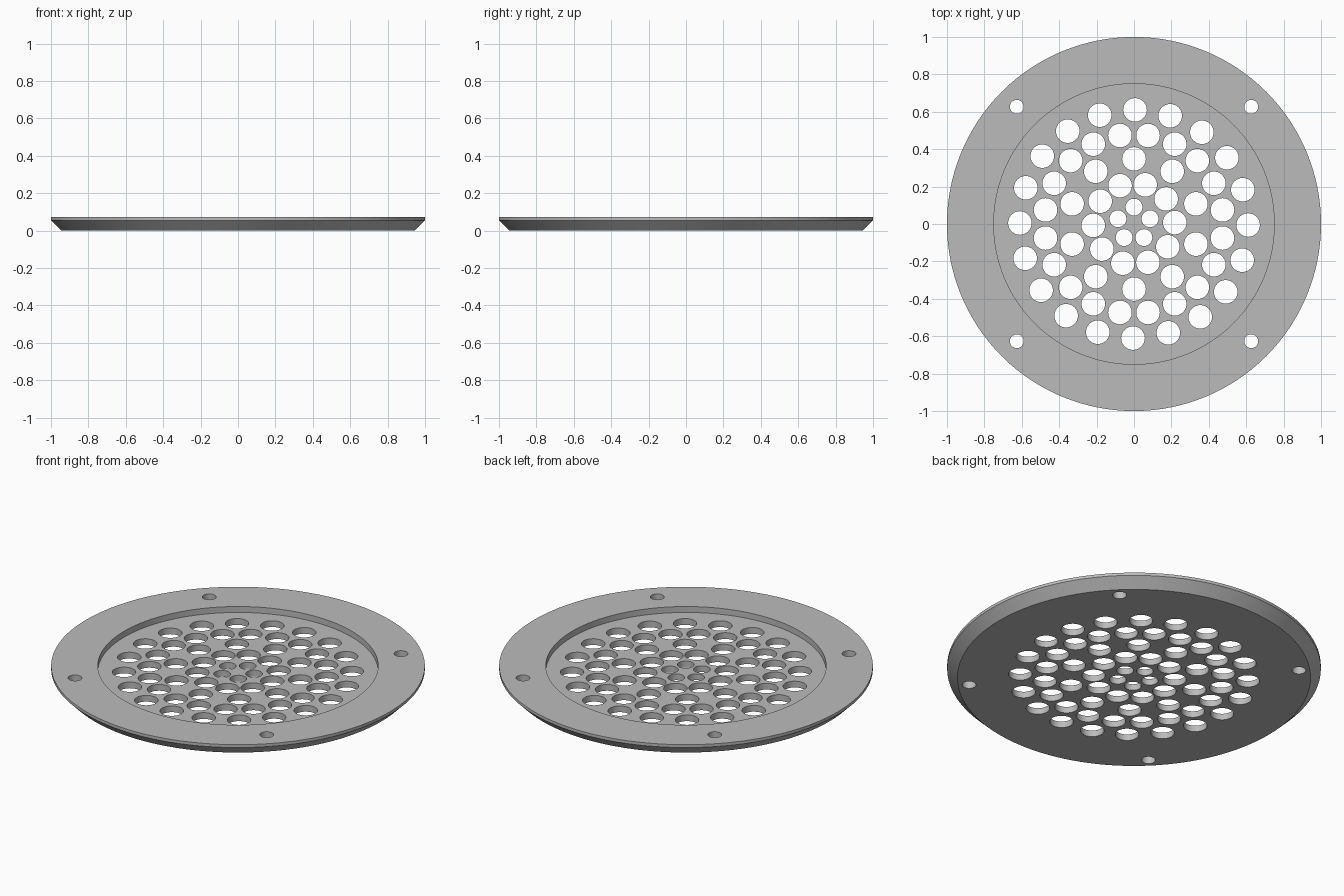
import bpy, bmesh, math
from mathutils import Matrix

cube = bpy.data.objects.get("Cube")
if cube:
    bpy.data.objects.remove(cube, do_unlink=True)

HEIGHT = 0.072
FLOOR = 0.037

# Single grey metal
metal = bpy.data.materials.new("grey_metal")
metal.use_nodes = True
grey = (0.5, 0.5, 0.5, 1)
metal.diffuse_color = grey
metal.node_tree.nodes["Principled BSDF"].inputs["Base Color"].default_value = grey


def add_object(name, bm):
    bmesh.ops.recalc_face_normals(bm, faces=bm.faces)
    mesh = bpy.data.meshes.new(name)
    bm.to_mesh(mesh)
    bm.free()
    obj = bpy.data.objects.new(name, mesh)
    bpy.context.collection.objects.link(obj)
    return obj


def lathe(name, profile, steps):
    """Revolve a profile that starts and ends in flat discs."""
    bm = bmesh.new()
    rings = []
    for r, z in profile:
        angles = [math.tau * i / steps for i in range(steps)]
        rings.append([bm.verts.new((r * math.cos(a), r * math.sin(a), z)) for a in angles])
    for low, high in zip(rings, rings[1:]):
        for i in range(steps):
            j = (i + 1) % steps
            bm.faces.new((low[i], low[j], high[j], high[i]))
    bm.faces.new(rings[0])
    bm.faces.new(rings[-1])
    return add_object(name, bm)


# Flanged plate: chamfered underside, thin rim and recessed floor
plate = lathe("drain_cover", [(0.945, 0), (1, 0.055), (1, HEIGHT),
                              (0.75, HEIGHT), (0.75, FLOOR)], 128)
plate.data.materials.append(metal)

# Rings of holes: count, ring radius, hole radius, first angle in degrees
hole_rings = [
    (20, 0.61, 0.063, -0.5),
    (20, 0.479, 0.063, 9),
    (10, 0.348, 0.063, 18),
    (10, 0.218, 0.063, 2),
    (5, 0.09, 0.045, 90),
    (4, 0.886, 0.037, 45),
]
bm = bmesh.new()
for count, ring, radius, start in hole_rings:
    for i in range(count):
        a = math.radians(start) + math.tau * i / count
        place = Matrix.Translation((ring * math.cos(a), ring * math.sin(a), HEIGHT / 2))
        bmesh.ops.create_cone(bm, cap_ends=True, segments=40, radius1=radius,
                              radius2=radius, depth=0.3, matrix=place)
cutter = add_object("hole_cutter", bm)
cutter.hide_render = True

# Drill the plate, then drop the cutter
drill = plate.modifiers.new("holes", "BOOLEAN")
drill.operation = "DIFFERENCE"
drill.solver = "EXACT"
drill.object = cutter
bpy.ops.object.select_all(action="DESELECT")
plate.select_set(True)
bpy.context.view_layer.objects.active = plate
bpy.ops.object.modifier_apply(modifier=drill.name)
bpy.data.objects.remove(cutter, do_unlink=True)

# Smooth round walls, crisp edges
bpy.ops.object.shade_smooth_by_angle(angle=math.radians(30))
